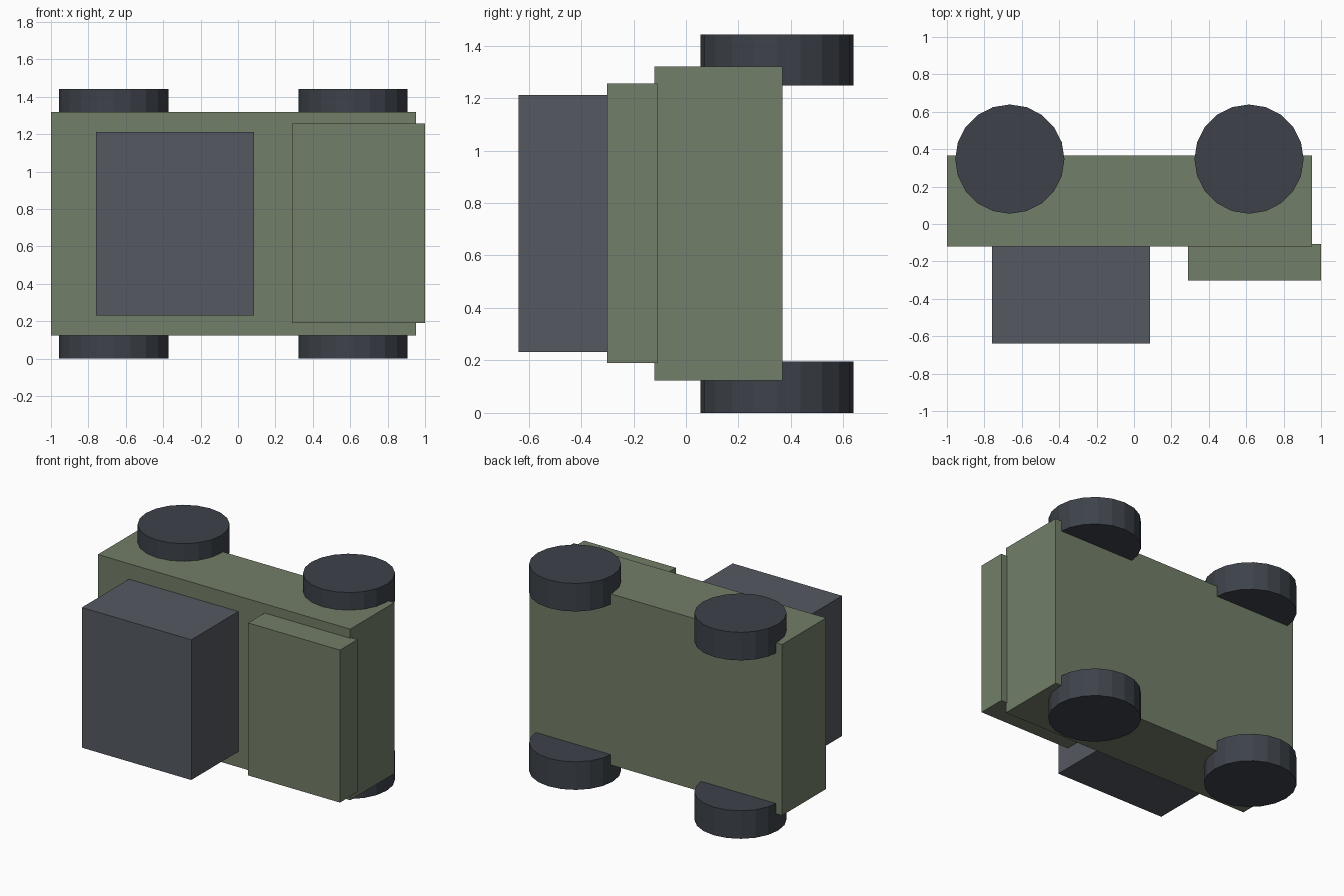
import bpy

if "Cube" in bpy.data.objects:
    bpy.data.objects.remove(bpy.data.objects["Cube"])


def material(name, rgb):
    m = bpy.data.materials.new(name)
    m.diffuse_color = (*rgb, 1)
    m.use_nodes = True
    m.node_tree.nodes["Principled BSDF"].inputs["Base Color"].default_value = m.diffuse_color
    return m


GREEN = material("olive paint", (0.17, 0.21, 0.14))
GREY = material("cabin grey", (0.09, 0.10, 0.12))
RUBBER = material("dark rubber", (0.047, 0.055, 0.068))


def box(name, x, y, z, mat):
    """Box from (min, max) ranges on each axis."""
    center = [(a + b) / 2 for a, b in (x, y, z)]
    bpy.ops.mesh.primitive_cube_add(size=1, location=center)
    ob = bpy.context.object
    ob.name = name
    for v in ob.data.vertices:
        v.co = [c * (r[1] - r[0]) for c, r in zip(v.co, (x, y, z))]
    ob.data.materials.append(mat)


def wheel(name, x, z):
    bpy.ops.mesh.primitive_cylinder_add(vertices=20, radius=0.292, depth=0.196,
                                        location=(x, 0.347, z))
    ob = bpy.context.object
    ob.name = name
    ob.data.materials.append(RUBBER)


# Vehicle lies on its side: roof towards -y, wheels towards +y
box("chassis_body", (-1.0, 0.952), (-0.12, 0.367), (0.124, 1.32), GREEN)
box("hood", (0.29, 1.0), (-0.302, -0.108), (0.19, 1.256), GREEN)
box("cabin", (-0.76, 0.086), (-0.639, -0.11), (0.232, 1.212), GREY)

# Four wheels
for end, x in (("rear", -0.664), ("front", 0.615)):
    for side, z in (("lower", 0.098), ("upper", 1.345)):
        wheel(f"{end}_{side}_wheel", x, z)
